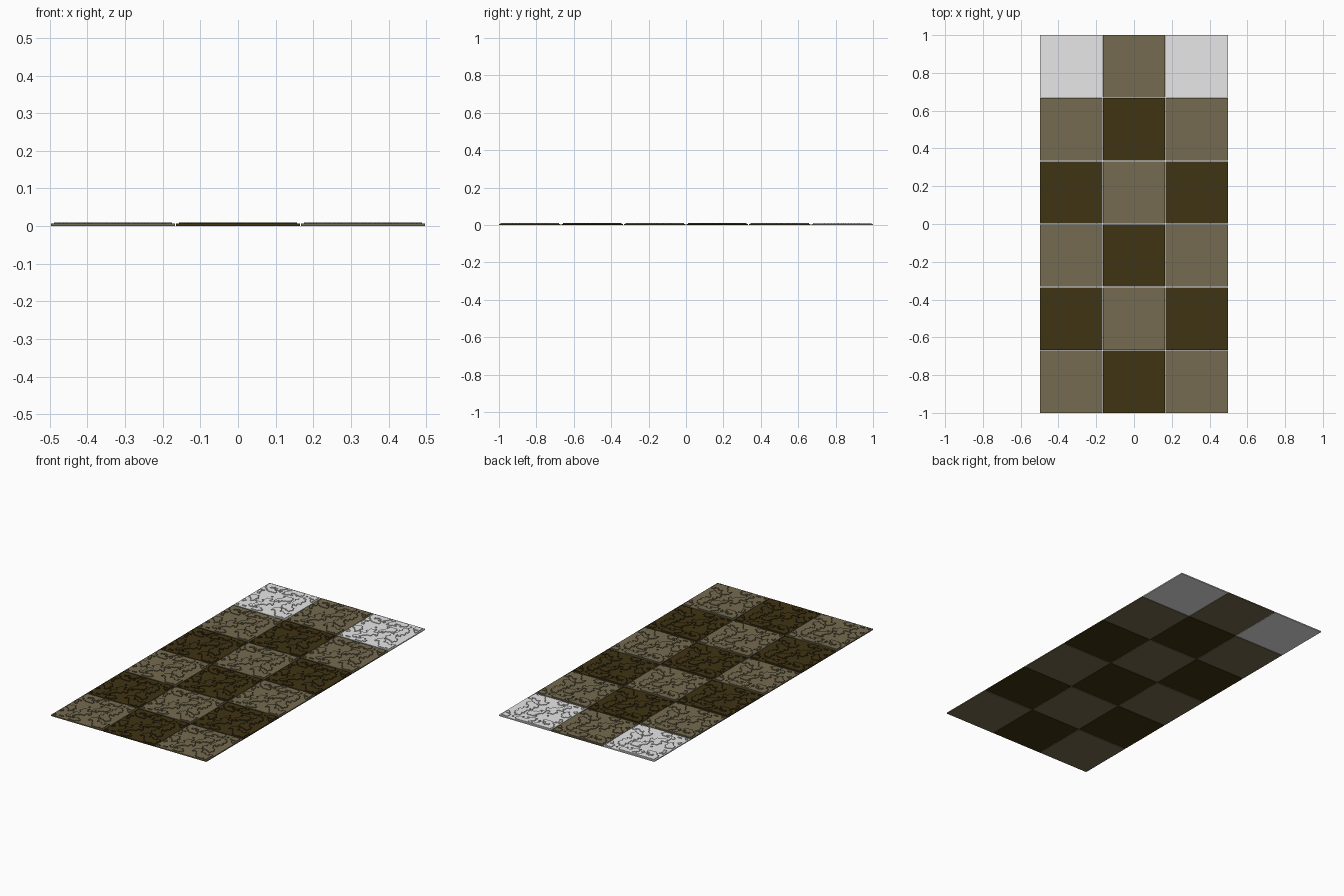
import bpy, bmesh
from mathutils import Vector, noise

if "Cube" in bpy.data.objects:
    bpy.data.objects.remove(bpy.data.objects["Cube"])

TILE, CELLS = 0.33, 40
PITCH_X, PITCH_Y = 0.3325, 0.334
LOW, HIGH = 0.0065, 0.010


def material(name, rgb):
    m = bpy.data.materials.new(name)
    m.diffuse_color = (*rgb, 1)
    m.use_nodes = True
    m.node_tree.nodes["Principled BSDF"].inputs["Base Color"].default_value = m.diffuse_color
    return m


def tile_mesh(name, mat):
    """Square slab whose top carries irregular, slightly raised plateaus."""
    bm = bmesh.new()
    bmesh.ops.create_grid(bm, x_segments=CELLS, y_segments=CELLS, size=TILE / 2)
    bmesh.ops.translate(bm, verts=bm.verts, vec=(0, 0, LOW))
    # sides and flat underside
    rim = [e for e in bm.edges if e.is_boundary]
    top = list(bm.faces)
    res = bmesh.ops.extrude_edge_only(bm, edges=rim)["geom"]
    for v in res:
        if isinstance(v, bmesh.types.BMVert):
            v.co.z = 0
    bmesh.ops.contextual_create(bm, geom=[e for e in bm.edges if e.is_boundary])
    # raised plateaus with upright walls, chosen by noise
    raised = []
    for f in top:
        c = f.calc_center_median()
        p = Vector((c.x * 20, c.y * 20, 3.7))
        n = noise.noise(p) + 0.45 * noise.noise(p * 2.7)
        if n > 0.02 and max(abs(c.x), abs(c.y)) < TILE / 2 - TILE / CELLS:
            raised.append(f)
    res = bmesh.ops.extrude_face_region(bm, geom=raised)["geom"]
    for v in res:
        if isinstance(v, bmesh.types.BMVert):
            v.co.z = HIGH
    bmesh.ops.recalc_face_normals(bm, faces=bm.faces)
    me = bpy.data.meshes.new(name)
    bm.to_mesh(me)
    bm.free()
    me.materials.append(mat)
    return me


meshes = {
    "brown": tile_mesh("brown_tile", material("mid brown", (0.178, 0.147, 0.079))),
    "dark": tile_mesh("dark_tile", material("dark brown", (0.049, 0.033, 0.0065))),
    "grey": tile_mesh("grey_tile", material("light grey", (0.8, 0.8, 0.8))),
}

# checkerboard of 3 x 6 tiles, grey in the two back corners
for col in range(3):
    for row in range(6):
        kind = "dark" if (col + row) % 2 else "brown"
        if row == 5:
            kind = "brown" if col == 1 else "grey"
        ob = bpy.data.objects.new(f"{kind}_tile_{col}_{row}", meshes[kind])
        ob.location = ((col - 1) * PITCH_X, (row - 2.5) * PITCH_Y, 0)
        bpy.context.collection.objects.link(ob)
